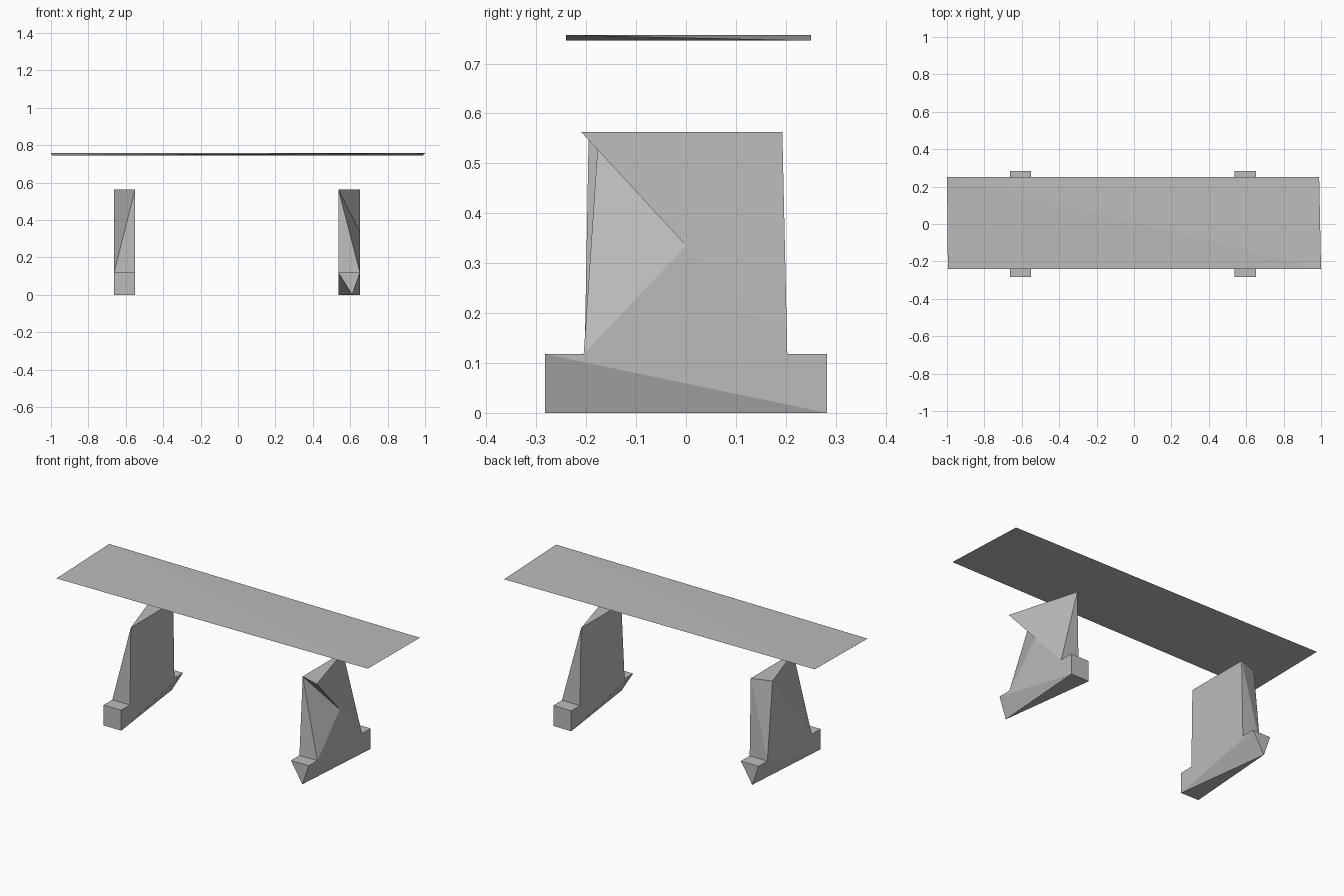
import bpy, bmesh

cube = bpy.data.objects.get("Cube")
if cube:
    bpy.data.objects.remove(cube, do_unlink=True)

# Single stone grey
grey = bpy.data.materials.new("stone_grey")
grey.use_nodes = True
colour = (0.5, 0.5, 0.5, 1)
grey.diffuse_color = colour
grey.node_tree.nodes["Principled BSDF"].inputs["Base Color"].default_value = colour


def solid(name, points, faces=None):
    """Flat-faced solid: from given faces, or the convex hull of its corners."""
    bm = bmesh.new()
    verts = [bm.verts.new(p) for p in points]
    if faces:
        for face in faces:
            bm.faces.new([verts[i] for i in face])
    else:
        bmesh.ops.convex_hull(bm, input=verts)
    bmesh.ops.recalc_face_normals(bm, faces=bm.faces[:])
    mesh = bpy.data.meshes.new(name)
    bm.to_mesh(mesh)
    bm.free()
    mesh.materials.append(grey)
    obj = bpy.data.objects.new(name, mesh)
    bpy.context.collection.objects.link(obj)
    return obj


# Thin slab with corners alternating high and low
low, high = 0.746, 0.757
solid("bench_top", [(-1, 0.25, high), (-0.995, -0.24, low),
                    (1, -0.24, high), (0.99, 0.25, low)])

foot_top, leg_top = 0.118, 0.563


def foot(name, inner, outer, end):
    """Block whose underside narrows to a point at one end."""
    tip = inner + (outer - inner) * 0.64
    corners = [(x, y, foot_top) for x in (inner, outer) for y in (-0.283, 0.283)]
    corners += [(x, -end, 0) for x in (inner, outer)]
    solid(name, corners + [(tip, end, 0)])


foot("left_foot", 0.537, 0.652, -0.283)
foot("right_foot", -0.55, -0.663, 0.283)

# Left upright: overhanging top corner and a notch in the outer side
inner, outer = 0.537, 0.652
solid("left_upright", [
    (inner, -0.205, foot_top), (outer, -0.205, foot_top),
    (outer, 0.203, foot_top), (inner, 0.203, foot_top),
    (inner, -0.175, leg_top), (outer, -0.21, leg_top),
    (inner, 0.193, leg_top), (outer, 0, 0.335)],
    [(0, 3, 2, 1), (0, 4, 6, 3), (3, 6, 2), (5, 7, 2, 6), (1, 2, 7),
     (1, 7, 4), (0, 1, 4), (4, 7, 5), (4, 5, 6)])

# Right upright: one top corner cut away
inner, outer = -0.55, -0.663
solid("right_upright", [(x, y, foot_top) for x in (inner, outer) for y in (-0.203, 0.203)]
      + [(inner, -0.195, leg_top), (inner, 0.193, leg_top), (outer, 0.155, leg_top)])
